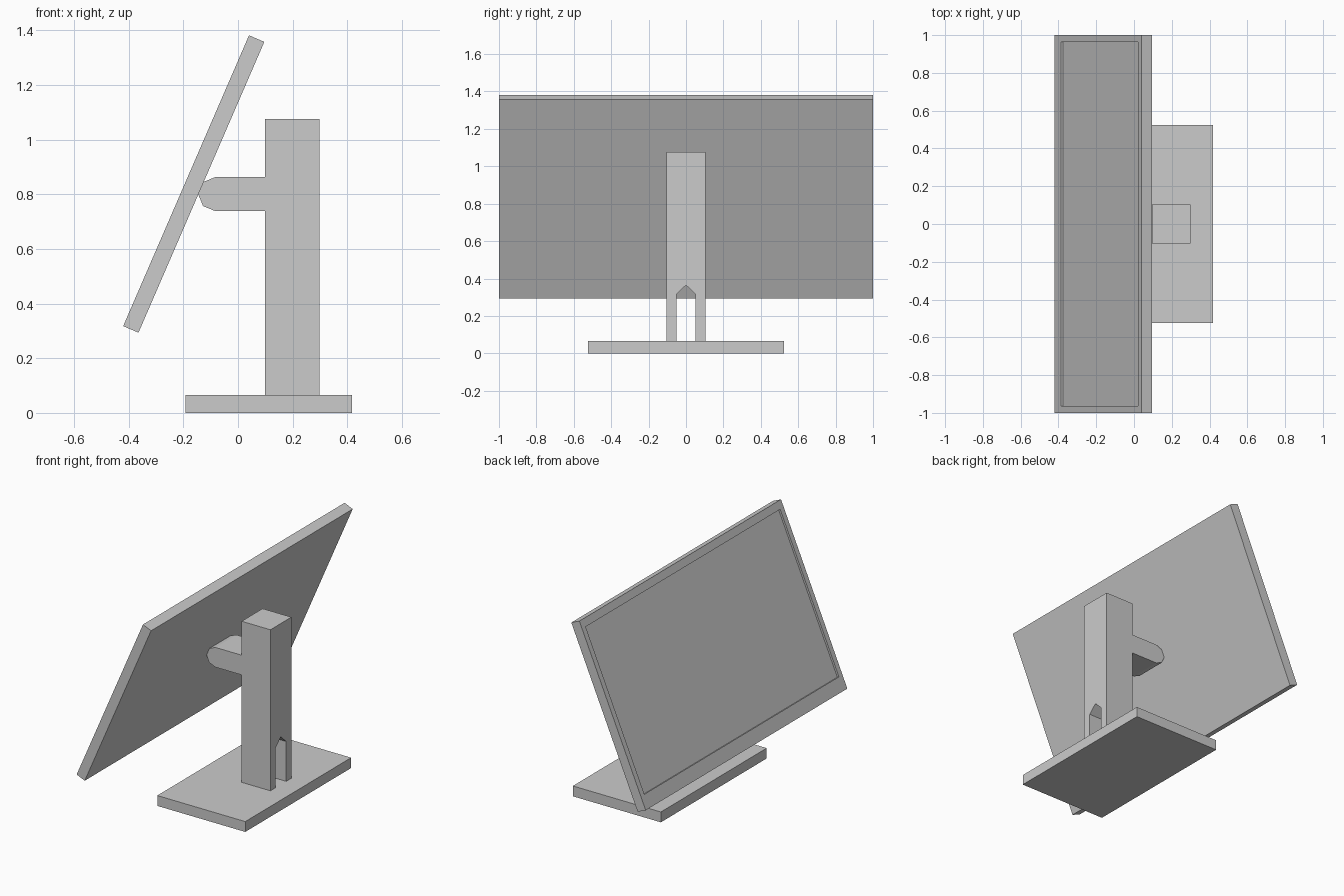
import bpy, bmesh, math
from mathutils import Vector

if "Cube" in bpy.data.objects:
    bpy.data.objects.remove(bpy.data.objects["Cube"])


def finish(name, bm):
    bmesh.ops.recalc_face_normals(bm, faces=bm.faces)
    mesh = bpy.data.meshes.new(name)
    bm.to_mesh(mesh)
    bm.free()
    obj = bpy.data.objects.new(name, mesh)
    bpy.context.collection.objects.link(obj)
    return obj


def prism(name, points, step):
    """Closed outline extruded along a vector."""
    bm = bmesh.new()
    face = bm.faces.new([bm.verts.new(p) for p in points])
    new = bmesh.ops.extrude_face_region(bm, geom=[face], use_keep_orig=True)["geom"]
    bmesh.ops.translate(bm, vec=step, verts=[g for g in new if isinstance(g, bmesh.types.BMVert)])
    return finish(name, bm)


# base plate
prism("base", [(-0.193, -0.525, 0), (0.418, -0.525, 0), (0.418, 0.525, 0), (-0.193, 0.525, 0)],
      (0, 0, 0.065))

# column with a pointed cable slot running through its foot
half = [(0.052, 0.315), (0.052, 0.065), (0.104, 0.065), (0.104, 1.076)]
outline = [(0, 0.365)] + half + [(-y, z) for y, z in reversed(half)]
prism("column", [(0.098, y, z) for y, z in outline], (0.2, 0, 0))

# arm with a half-octagon tip that touches the back of the screen
r, cx, cz = 0.062, -0.084, 0.801
tip = [(cx + r * math.cos(a), cz + r * math.sin(a))
       for a in (math.pi / 2 + i * math.pi / 4 for i in range(5))]
profile = tip + [(0.098, cz - r), (0.098, cz + r)]
prism("arm", [(x, -0.104, z) for x, z in profile], (0, 0.208, 0))

# tilted screen with a recessed display, wider bezel at the bottom
depth, height = 0.061, 1.16
bm = bmesh.new()
bmesh.ops.create_cube(bm, size=1)
bmesh.ops.scale(bm, vec=(depth, 2, height), verts=bm.verts)
display = min(bm.faces, key=lambda f: f.calc_center_median().x)
bmesh.ops.inset_individual(bm, faces=[display], thickness=0.05)
for v in display.verts:
    v.co.z = height / 2 - 0.048 if v.co.z > 0 else -height / 2 + 0.085
display = bmesh.ops.extrude_discrete_faces(bm, faces=[display])["faces"][0]
bmesh.ops.translate(bm, vec=Vector((0.012, 0, 0)), verts=display.verts)
screen = finish("screen", bm)
screen.location = (-0.162, 0, 0.838)
screen.rotation_euler.y = math.radians(23.4)
